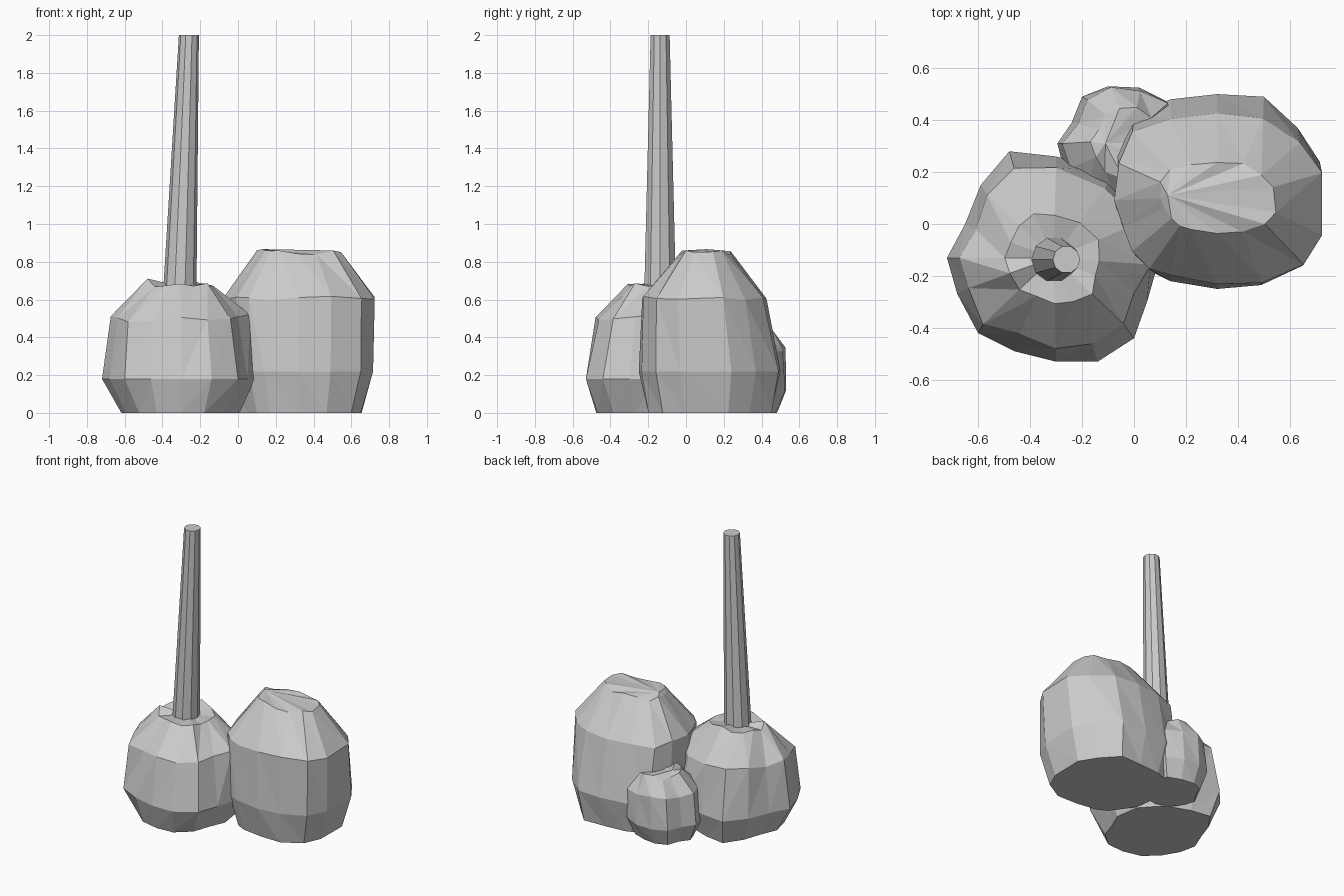
import bpy
import bmesh
import math
import random
from mathutils import Vector

random.seed(4)
default = bpy.data.objects.get("Cube")
if default:
    bpy.data.objects.remove(default)

# Single flat grey
GREY = (0.6, 0.6, 0.6, 1)
grey = bpy.data.materials.new("grey")
grey.use_nodes = True
grey.diffuse_color = GREY
grey.node_tree.nodes["Principled BSDF"].inputs["Base Color"].default_value = GREY


def finish(name, bm):
    bmesh.ops.recalc_face_normals(bm, faces=bm.faces)
    mesh = bpy.data.meshes.new(name)
    bm.to_mesh(mesh)
    bm.free()
    mesh.materials.append(grey)
    obj = bpy.data.objects.new(name, mesh)
    bpy.context.collection.objects.link(obj)
    return obj


def loft(name, rings, apex=None):
    """Skin stacked rings with flat triangles, closing both ends."""
    bm = bmesh.new()
    loops = [[bm.verts.new(p) for p in ring] for ring in rings]
    n = len(loops[0])
    for low, high in zip(loops, loops[1:]):
        for i in range(n):
            j = (i + 1) % n
            bm.faces.new((low[i], low[j], high[j]))
            bm.faces.new((low[i], high[j], high[i]))
    bm.faces.new(loops[0][::-1])
    if apex:
        tip = bm.verts.new(apex)
        for i in range(n):
            bm.faces.new((loops[-1][i], loops[-1][(i + 1) % n], tip))
    else:
        bm.faces.new(loops[-1])
    return finish(name, bm)


def boulder(name, centre, outline, levels, apex, rough):
    """Scale one plan outline up through levels of
    (height, x scale, y scale, x shift, y shift)."""
    mid = Vector(centre)
    rings = []
    for k, (z, sx, sy, dx, dy) in enumerate(levels):
        ring = []
        for x, y in outline:
            d = Vector((x, y)) - mid
            s = 1 + random.uniform(-rough, rough) * (k != 1)
            dz = random.uniform(-rough, rough) * 0.45 * (k > 1)
            ring.append((mid.x + dx + d.x * sx * s,
                         mid.y + dy + d.y * sy * s, z + dz))
        rings.append(ring)
    return loft(name, rings, apex)


# Squat boulder that carries the pole
boulder("pole_boulder", (-0.31, -0.13),
        [(-0.72, -0.13), (-0.68, -0.27), (-0.6, -0.42), (-0.46, -0.49),
         (-0.3, -0.53), (-0.14, -0.53), (0, -0.44), (0.05, -0.3),
         (0.09, -0.16), (0.06, 0.03), (-0.08, 0.2), (-0.3, 0.26),
         (-0.48, 0.28), (-0.59, 0.15), (-0.65, 0)],
        [(0, 0.77, 0.84, 0, 0), (0.18, 1, 1, 0, 0),
         (0.5, 0.9, 0.85, 0, 0), (0.69, 0.46, 0.43, 0, 0)],
        (-0.31, -0.13, 0.67), 0.05)

# Tall boulder, its crown narrow from front to back
boulder("tall_boulder", (0.32, 0.12),
        [(0.715, 0.24), (0.715, -0.03), (0.65, -0.16), (0.49, -0.235),
         (0.32, -0.25), (0.14, -0.22), (0.06, -0.18), (0, -0.1),
         (-0.05, 0), (-0.07, 0.12), (-0.07, 0.29), (0, 0.42),
         (0.14, 0.48), (0.32, 0.5), (0.5, 0.49), (0.63, 0.37)],
        [(0, 0.86, 0.88, 0, 0), (0.22, 1, 1, 0, 0),
         (0.61, 1, 0.87, 0, -0.03), (0.85, 0.56, 0.36, 0, -0.02)],
        (0.13, 0.11, 0.867), 0.03)

# Small boulder tucked behind
boulder("small_boulder", (-0.07, 0.3),
        [(0.16, 0.31), (0.13, 0.2), (0.05, 0.1), (-0.07, 0.07),
         (-0.2, 0.12), (-0.27, 0.21), (-0.295, 0.31), (-0.24, 0.39),
         (-0.2, 0.49), (-0.1, 0.53), (0.02, 0.525), (0.13, 0.47)],
        [(0, 0.78, 0.78, 0, 0), (0.12, 1, 1, 0, 0),
         (0.33, 0.93, 0.95, 0.01, 0), (0.44, 0.55, 0.6, 0.03, 0.01)],
        (-0.11, 0.31, 0.455), 0.04)


# Tapered, slightly leaning pole
def circle(x, y, z, r, sides=10):
    steps = [math.tau * i / sides for i in range(sides)]
    return [(x + r * math.cos(a), y + r * math.sin(a), z) for a in steps]


loft("pole", [circle(-0.308, -0.137, 0.65, 0.088),
              circle(-0.26, -0.137, 2, 0.053)])
